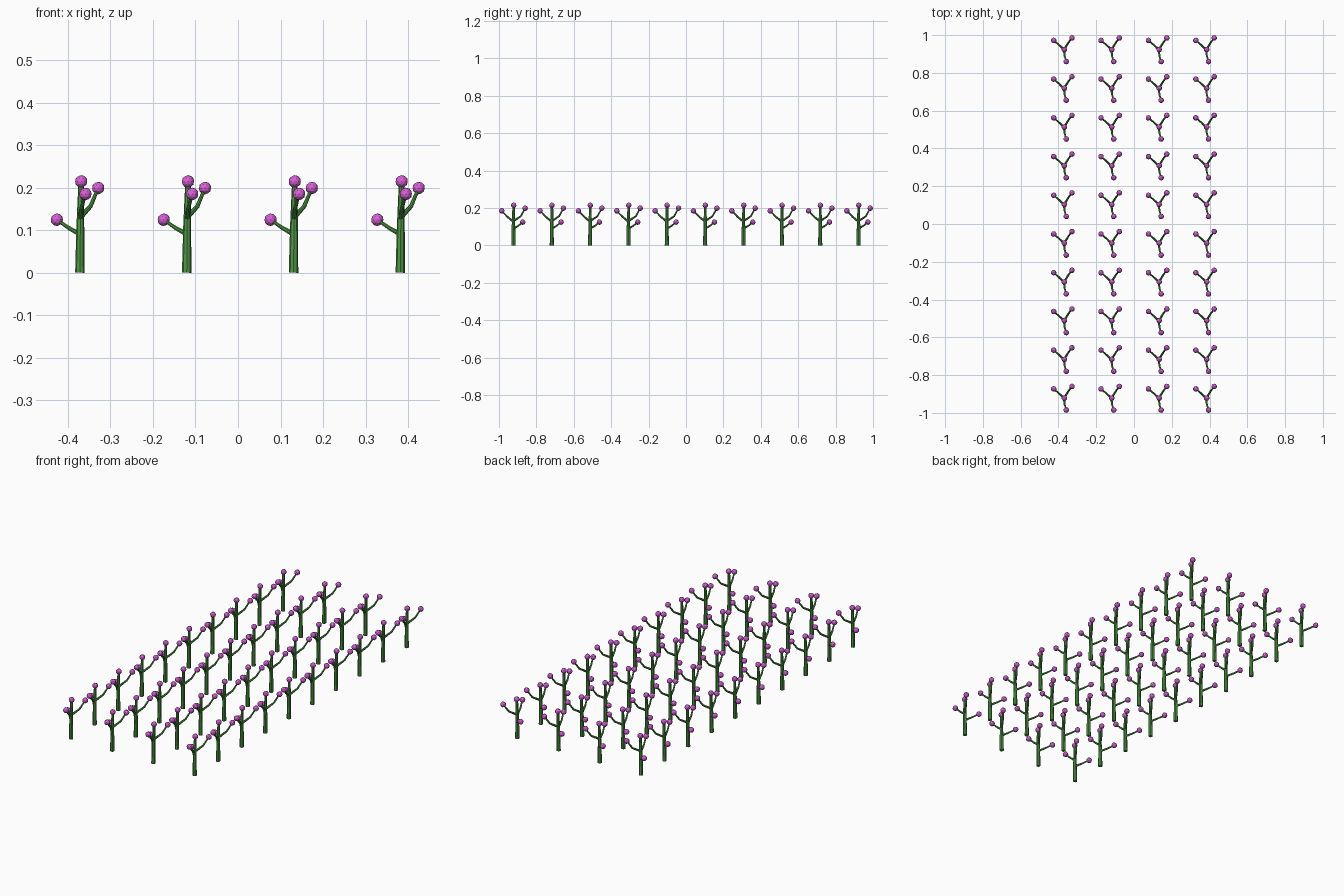
import bpy, bmesh
from mathutils import Vector, Matrix

if "Cube" in bpy.data.objects:
    bpy.data.objects.remove(bpy.data.objects["Cube"])

COLS, ROWS = 4, 10
STEP_X, STEP_Y = 0.251, 0.205
ORIGIN = Vector((-0.3705, -0.9225, 0))
BUD_R = 0.0148


def material(name, rgb):
    m = bpy.data.materials.new(name)
    m.diffuse_color = (*rgb, 1)
    m.use_nodes = True
    m.node_tree.nodes["Principled BSDF"].inputs["Base Color"].default_value = m.diffuse_color
    return m


green = material("leaf_green", (0.08, 0.32, 0.06))
violet = material("bud_violet", (0.70, 0.12, 0.70))


def add_tube(bm, path, radii, sides=8):
    """Tapered closed tube along a path."""
    pts = [Vector(p) for p in path]
    rings = []
    for i, p in enumerate(pts):
        d = pts[min(i + 1, len(pts) - 1)] - pts[max(i - 1, 0)]
        d.normalize()
        ref = Vector((1, 0, 0)) if abs(d.z) > 0.95 else Vector((0, 0, 1))
        u = (ref - d * ref.dot(d)).normalized()
        frame = Matrix((u, d.cross(u), d)).transposed().to_4x4()
        frame.translation = p
        circle = bmesh.ops.create_circle(bm, segments=sides, radius=radii[i], matrix=frame)
        rings.append(circle["verts"])
    for a, b in zip(rings, rings[1:]):
        for k in range(sides):
            n = (k + 1) % sides
            bm.faces.new((a[k], a[n], b[n], b[k]))
    bm.faces.new(rings[0])
    bm.faces.new(rings[-1])
    bmesh.ops.recalc_face_normals(bm, faces=bm.faces)


def finish(name, bm, mat):
    """Make the object and repeat it over the field."""
    me = bpy.data.meshes.new(name)
    bm.to_mesh(me)
    bm.free()
    me.materials.append(mat)
    ob = bpy.data.objects.new(name, me)
    ob.location = ORIGIN
    bpy.context.collection.objects.link(ob)
    for label, count, step in (("columns", COLS, (STEP_X, 0, 0)), ("rows", ROWS, (0, STEP_Y, 0))):
        arr = ob.modifiers.new(label, 'ARRAY')
        arr.count = count
        arr.use_relative_offset = False
        arr.use_constant_offset = True
        arr.constant_offset_displace = step


# Main stem
top = (0.002, 0.001, 0.2145)
bm = bmesh.new()
add_tube(bm, [(-0.001, 0, 0), (0, 0, 0.11), top], [0.0112, 0.0092, 0.0064])
finish("stem", bm, green)

# Side branches
branches = {
    "low_branch": [(0, 0, 0.09), (-0.027, 0.026, 0.105), (-0.055, 0.0495, 0.1245)],
    "front_branch": [(0, 0, 0.127), (0.003, -0.032, 0.153), (0.012, -0.0625, 0.185)],
    "back_branch": [(0, 0, 0.13), (0.024, 0.039, 0.156), (0.042, 0.0625, 0.199)],
}
for name, path in branches.items():
    bm = bmesh.new()
    add_tube(bm, path, [0.0062, 0.005, 0.0038])
    finish(name, bm, green)

# Flower buds on every tip
bm = bmesh.new()
for tip in [top] + [p[-1] for p in branches.values()]:
    bmesh.ops.create_icosphere(bm, subdivisions=2, radius=BUD_R, matrix=Matrix.Translation(tip))
finish("buds", bm, violet)
